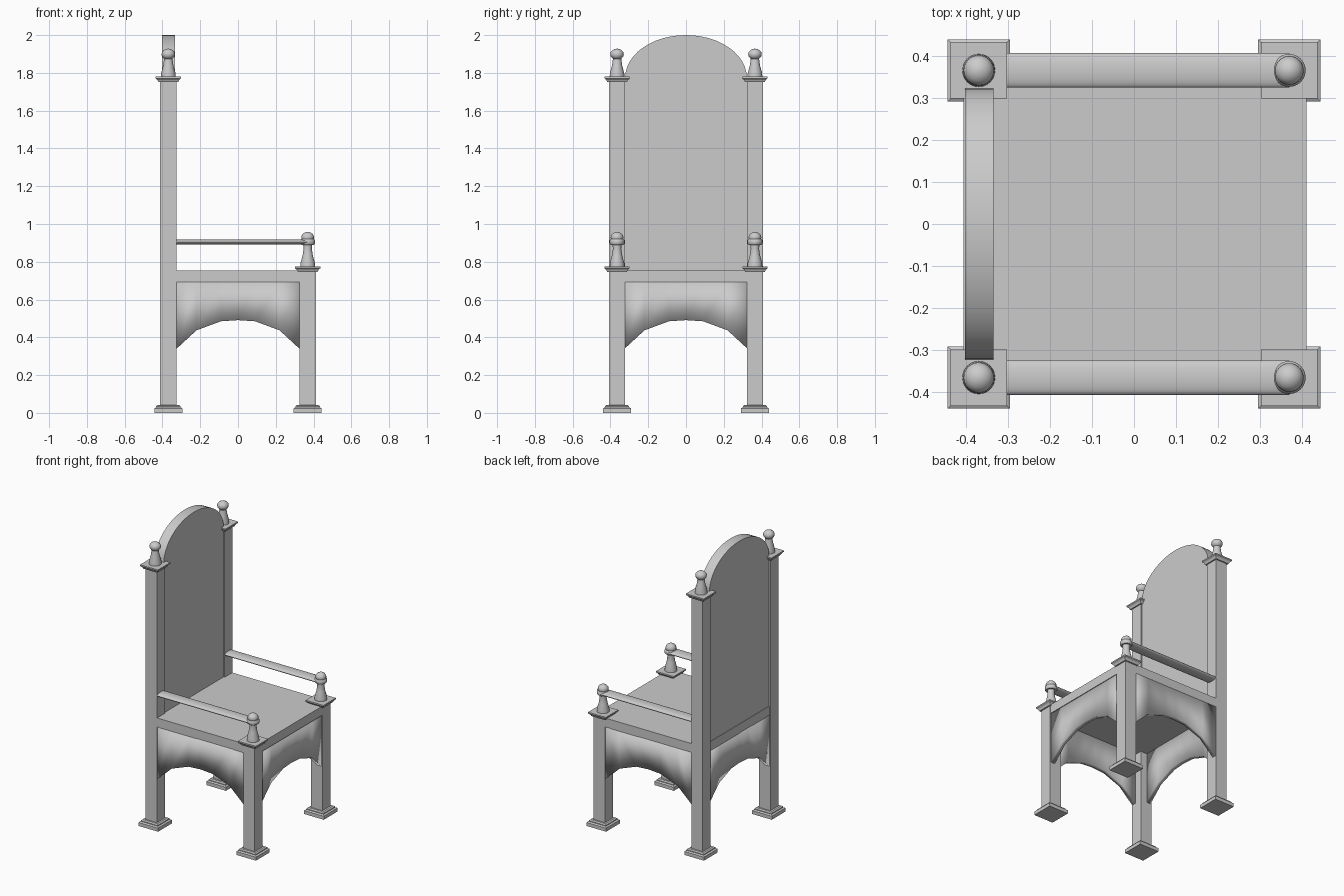
import bpy, bmesh, math

if "Cube" in bpy.data.objects:
    bpy.data.objects.remove(bpy.data.objects["Cube"])

grey = bpy.data.materials.new("plain grey")
grey.use_nodes = True
GREY = (0.6, 0.6, 0.6, 1)
grey.diffuse_color = GREY
grey.node_tree.nodes["Principled BSDF"].inputs["Base Color"].default_value = GREY


def finish(name, bm, smooth=None):
    """Turn a bmesh into a named object; smooth is the sharp-edge angle in degrees."""
    bmesh.ops.recalc_face_normals(bm, faces=bm.faces)
    mesh = bpy.data.meshes.new(name)
    bm.to_mesh(mesh)
    bm.free()
    mesh.materials.append(grey)
    obj = bpy.data.objects.new(name, mesh)
    bpy.context.collection.objects.link(obj)
    if smooth:
        bpy.ops.object.select_all(action="DESELECT")
        obj.select_set(True)
        bpy.context.view_layer.objects.active = obj
        bpy.ops.object.shade_smooth_by_angle(angle=math.radians(smooth))
    return obj


def box(name, x0, x1, y0, y1, z0, z1):
    bm = bmesh.new()
    bmesh.ops.create_cube(bm, size=1)
    for v in bm.verts:
        v.co.x = x1 if v.co.x > 0 else x0
        v.co.y = y1 if v.co.y > 0 else y0
        v.co.z = z1 if v.co.z > 0 else z0
    return finish(name, bm)


def stack(name, profile, x, y, sides, turn=0.0, smooth=None):
    """Loft rings of (radius, height) around a vertical axis."""
    bm = bmesh.new()
    rings = []
    for r, z in profile:
        angles = [turn + math.tau * i / sides for i in range(sides)]
        rings.append([bm.verts.new((x + r * math.cos(a), y + r * math.sin(a), z)) for a in angles])
    for a, b in zip(rings, rings[1:]):
        for i in range(sides):
            j = (i + 1) % sides
            bm.faces.new((a[i], a[j], b[j], b[i]))
    bm.faces.new(rings[0])
    bm.faces.new(rings[-1])
    return finish(name, bm, smooth)


def square_stack(name, profile, x, y):
    root2 = math.sqrt(2)
    return stack(name, [(h * root2, z) for h, z in profile], x, y, 4, math.pi / 4)


def ball(radius, low, high, steps=8):
    """Profile of a slightly flattened ball, open a little at the bottom."""
    mid, half = (low + high) / 2, (high - low) / 2
    angles = [math.pi * (i / steps - 0.5) for i in range(1, steps)]
    return [(radius * math.cos(a), mid + half * math.sin(a)) for a in angles] + [(0.003, high)]


# Posts with stepped feet, flared caps and turned finials
PX, PY, HALF = 0.369, 0.365, 0.043
foot = [(0.074, 0), (0.074, 0.024), (0.064, 0.03), (0.064, 0.036), (0.056, 0.042)]
for side, sy in (("left", 1), ("right", -1)):
    for end, sx, top in (("back", -1, 1.755), ("front", 1, 0.75)):
        x, y = sx * PX, sy * PY
        tag = f"{end}_{side}"
        box(f"{tag}_leg", x - HALF, x + HALF, y - HALF, y + HALF, 0.03, top)
        square_stack(f"{tag}_foot", foot, x, y)
        square_stack(f"{tag}_cap", [(0.052, top - 0.004), (0.058, top + 0.008),
                                    (0.067, top + 0.016), (0.067, top + 0.025)], x, y)
        base = top + 0.024
        neck = [(0.039, base), (0.038, base + 0.02), (0.027, base + 0.06), (0.022, base + 0.095)]
        if end == "back":
            knob = ball(0.036, base + 0.09, base + 0.149)
        else:
            knob = [(0.024, base + 0.118)] + ball(0.034, base + 0.125, base + 0.184)
        stack(f"{tag}_finial", neck + knob, x, y, 24, smooth=50)

# Seat slab
box("seat", -0.405, 0.41, -0.405, 0.405, 0.692, 0.754)

# Back panel with an elliptical top
bm = bmesh.new()
outline = [(-0.322, 0.7), (0.322, 0.7)]
outline += [(0.322 * math.cos(math.pi * i / 24), 1.775 + 0.225 * math.sin(math.pi * i / 24))
            for i in range(25)]
face = bm.faces.new([bm.verts.new((-0.402, y, z)) for y, z in outline])
moved = bmesh.ops.extrude_face_region(bm, geom=[face])["geom"]
bmesh.ops.translate(bm, vec=(0.068, 0, 0), verts=[v for v in moved if isinstance(v, bmesh.types.BMVert)])
finish("back_panel", bm, 30)

# Flattened round armrests with disc ends
for side, sy in (("left", 1), ("right", -1)):
    bm = bmesh.new()
    bmesh.ops.create_cone(bm, cap_ends=True, segments=24, radius1=1, radius2=1, depth=1)
    for v in bm.verts:
        cx, cy, cz = v.co
        v.co = (-0.34 if cz < 0 else PX, sy * PY + 0.041 * cx, 0.905 + 0.013 * cy)
    finish(f"{side}_armrest", bm, 40)
    stack(f"{side}_armrest_end", [(0.034, 0.89), (0.039, 0.896), (0.039, 0.914), (0.034, 0.92)],
          PX, sy * PY, 24, smooth=40)

# Arched aprons between the legs, softly shaded all over
arch = [(-0.325, 0.34), (-0.22, 0.437), (-0.09, 0.485), (0.0, 0.491)]
arch += [(-u, z) for u, z in reversed(arch[:-1])]
OUTER, INNER = 0.405, 0.375


def apron(name, place):
    bm = bmesh.new()
    loops = []
    for u, z in arch:
        corners = ((OUTER, z), (OUTER, 0.694), (INNER, 0.694), (INNER, z))
        loops.append([bm.verts.new(place(u, d, h)) for d, h in corners])
    for a, b in zip(loops, loops[1:]):
        for i in range(4):
            j = (i + 1) % 4
            bm.faces.new((a[i], a[j], b[j], b[i]))
    bm.faces.new(loops[0])
    bm.faces.new(loops[-1])
    finish(name, bm, 180)


for s, side, end in ((1, "left", "front"), (-1, "right", "back")):
    apron(f"{side}_apron", lambda u, d, z: (u, s * d, z))
    apron(f"{end}_apron", lambda u, d, z: (s * d, u, z))
